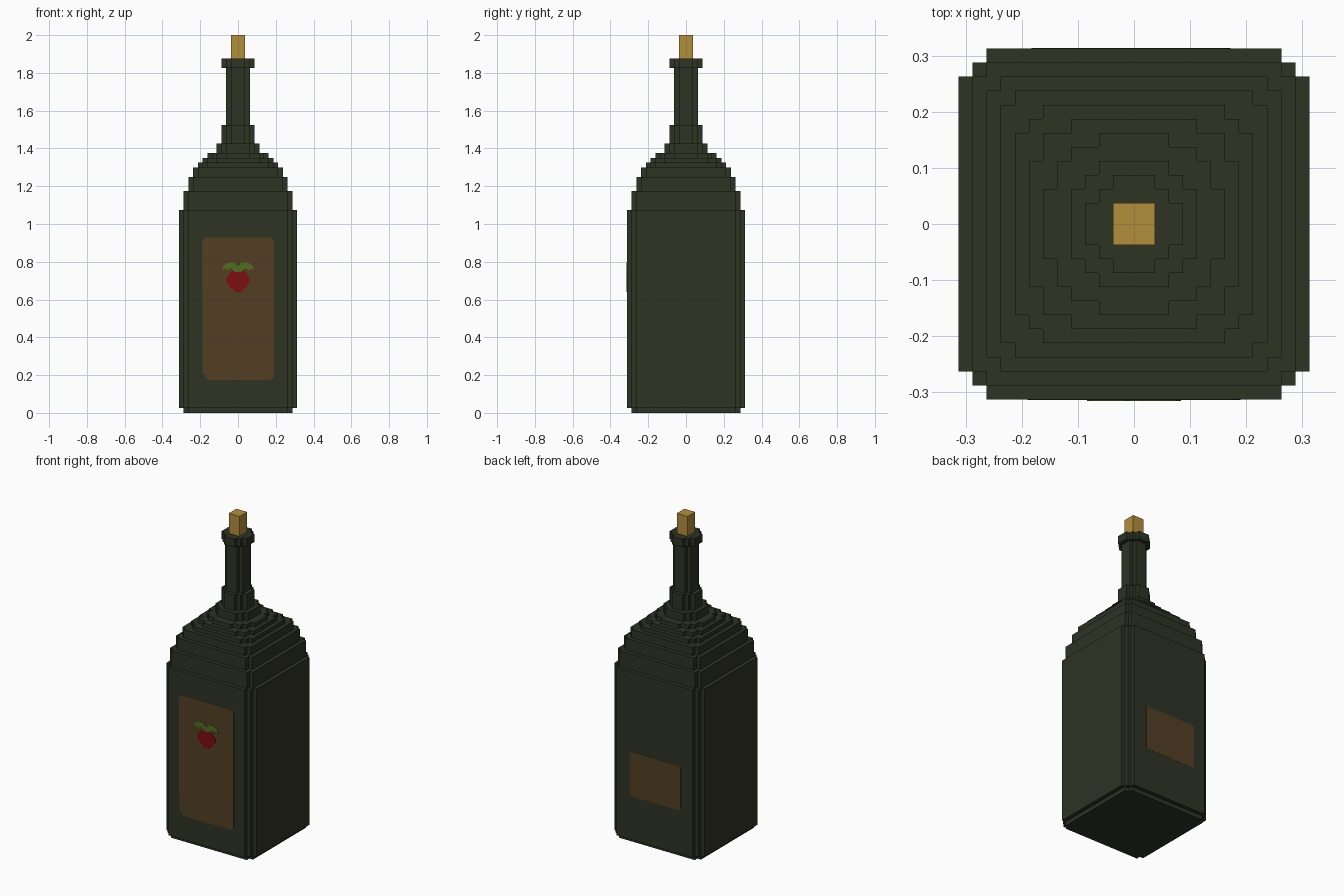
import bpy, bmesh

if "Cube" in bpy.data.objects:
    bpy.data.objects.remove(bpy.data.objects["Cube"])

V = 0.025  # edge length of one block


def material(name, r, g, b):
    """Flat material from 8-bit sRGB values."""
    lin = [(c / 255 / 12.92) if c < 11 else ((c / 255 + 0.055) / 1.055) ** 2.4 for c in (r, g, b)]
    m = bpy.data.materials.new(name)
    m.use_nodes = True
    m.diffuse_color = (*lin, 1)
    bsdf = m.node_tree.nodes["Principled BSDF"]
    bsdf.inputs["Base Color"].default_value = (*lin, 1)
    bsdf.inputs["Roughness"].default_value = 0.9
    return m


GLASS = material("dark green glass", 45, 51, 36)
CORK = material("cork", 180, 142, 60)
PAPER = material("brown label paper", 82, 63, 36)
RED = material("berry red", 125, 14, 18)
LEAF = material("leaf green", 78, 110, 30)


def make_object(name, bm, mat):
    mesh = bpy.data.meshes.new(name)
    bm.to_mesh(mesh)
    bm.free()
    mesh.materials.append(mat)
    obj = bpy.data.objects.new(name, mesh)
    bpy.context.collection.objects.link(obj)
    return obj


def stepped_outline(corners):
    """Full stair-stepped outline from the outer corners of one eighth (in blocks)."""
    quarter = corners + [(y, x) for x, y in reversed(corners) if x != y]
    pts = []
    for i, (x, y) in enumerate(quarter):
        pts.append((x, y))
        if i + 1 < len(quarter):
            pts.append((quarter[i + 1][0], y))
    full = []
    for _ in range(4):
        full += pts
        pts = [(-y, x) for x, y in pts]
    return full


def stack(name, tiers, mat, bottom_on=0.0, top_under=0.0):
    """Stack of stepped tiers (z0, z1, corners); covered caps are left out."""
    bm = bmesh.new()
    for i, (z0, z1, corners) in enumerate(tiers):
        width = corners[0][0]
        below = tiers[i - 1][2][0][0] if i else bottom_on
        above = tiers[i + 1][2][0][0] if i + 1 < len(tiers) else top_under
        outline = stepped_outline(corners)
        lo = [bm.verts.new((x * V, y * V, z0 * V)) for x, y in outline]
        hi = [bm.verts.new((x * V, y * V, z1 * V)) for x, y in outline]
        n = len(outline)
        for k in range(n):
            j = (k + 1) % n
            bm.faces.new((lo[k], lo[j], hi[j], hi[k]))
        if width > below:
            bm.faces.new(lo[::-1])
        if width > above:
            bm.faces.new(hi)
    return make_object(name, bm, mat)


# Bottle, from the foot to the lip
stack("bottle_body", [
    (0, 1, [(11.5, 10.5)]),
    (1, 43, [(12.5, 10.5), (11.5, 11.5)]),
], GLASS)
stack("bottle_shoulder", [
    (43, 47, [(11.5, 10.5)]),
    (47, 50, [(10.5, 9.5)]),
    (50, 52, [(9.5, 8.5)]),
    (52, 53, [(8.5, 6.5), (7.5, 7.5)]),
    (53, 54, [(7.5, 4.5), (6.5, 6.5)]),
    (54, 55, [(6.5, 2.5), (5.5, 4.5)]),
    (55, 57, [(4.5, 2.5), (3.5, 3.5)]),
], GLASS, bottom_on=12.5)
stack("bottle_neck", [
    (57, 61, [(3.5, 1.5), (2.5, 2.5)]),
    (61, 73, [(2.5, 1.5)]),
    (73, 75, [(3.5, 1.5), (2.5, 2.5)]),
], GLASS, bottom_on=4.5)
stack("cork", [(75, 80, [(1.5, 1.5)])], CORK, bottom_on=3.5)


def plate(name, pts, mat, side, depth, base=0.0):
    """Thin plate on the front (side -1) or back (side +1), outline in x and z."""
    bm = bmesh.new()
    y = side * (12.5 * V + base)
    face = bm.faces.new([bm.verts.new((x, y, z)) for x, z in pts])
    ext = bmesh.ops.extrude_face_region(bm, geom=[face])
    moved = [v for v in ext["geom"] if isinstance(v, bmesh.types.BMVert)]
    bmesh.ops.translate(bm, verts=moved, vec=(0, side * depth, 0))
    bmesh.ops.recalc_face_normals(bm, faces=bm.faces)
    return make_object(name, bm, mat)


def cut_rectangle(x0, x1, z0, z1, c):
    """Rectangle with its corners clipped by c."""
    return [(x0 + c, z0), (x1 - c, z0), (x1, z0 + c), (x1, z1 - c),
            (x1 - c, z1), (x0 + c, z1), (x0, z1 - c), (x0, z0 + c)]


def mirrored(half):
    """Close a half outline (x >= 0) across x = 0."""
    return half + [(-x, z) for x, z in reversed(half) if x > 0]


# Labels
front_outline = cut_rectangle(-0.19, 0.19, 0.175, 0.928, 0.016)
front_outline[0] = (-0.158, 0.175)
front_outline[-1] = (-0.188, 0.21)
plate("front_label", front_outline, PAPER, -1, 0.001)
plate("back_label", cut_rectangle(-0.183, 0.172, 0.297, 0.575, 0.014), PAPER, 1, 0.001)

# Berry with its leaves
plate("berry", mirrored([
    (0, 0.64), (0.018, 0.64), (0.026, 0.655), (0.044, 0.664), (0.05, 0.68),
    (0.062, 0.69), (0.062, 0.712), (0.047, 0.735), (0.03, 0.755), (0, 0.755),
]), RED, -1, 0.001, 0.001)
plate("berry_leaves", mirrored([
    (0, 0.745), (0.02, 0.748), (0.036, 0.766), (0.05, 0.762), (0.058, 0.754),
    (0.066, 0.764), (0.084, 0.758), (0.076, 0.782), (0.05, 0.797),
    (0.018, 0.797), (0.008, 0.782), (0, 0.778),
]), LEAF, -1, 0.002, 0.001)
